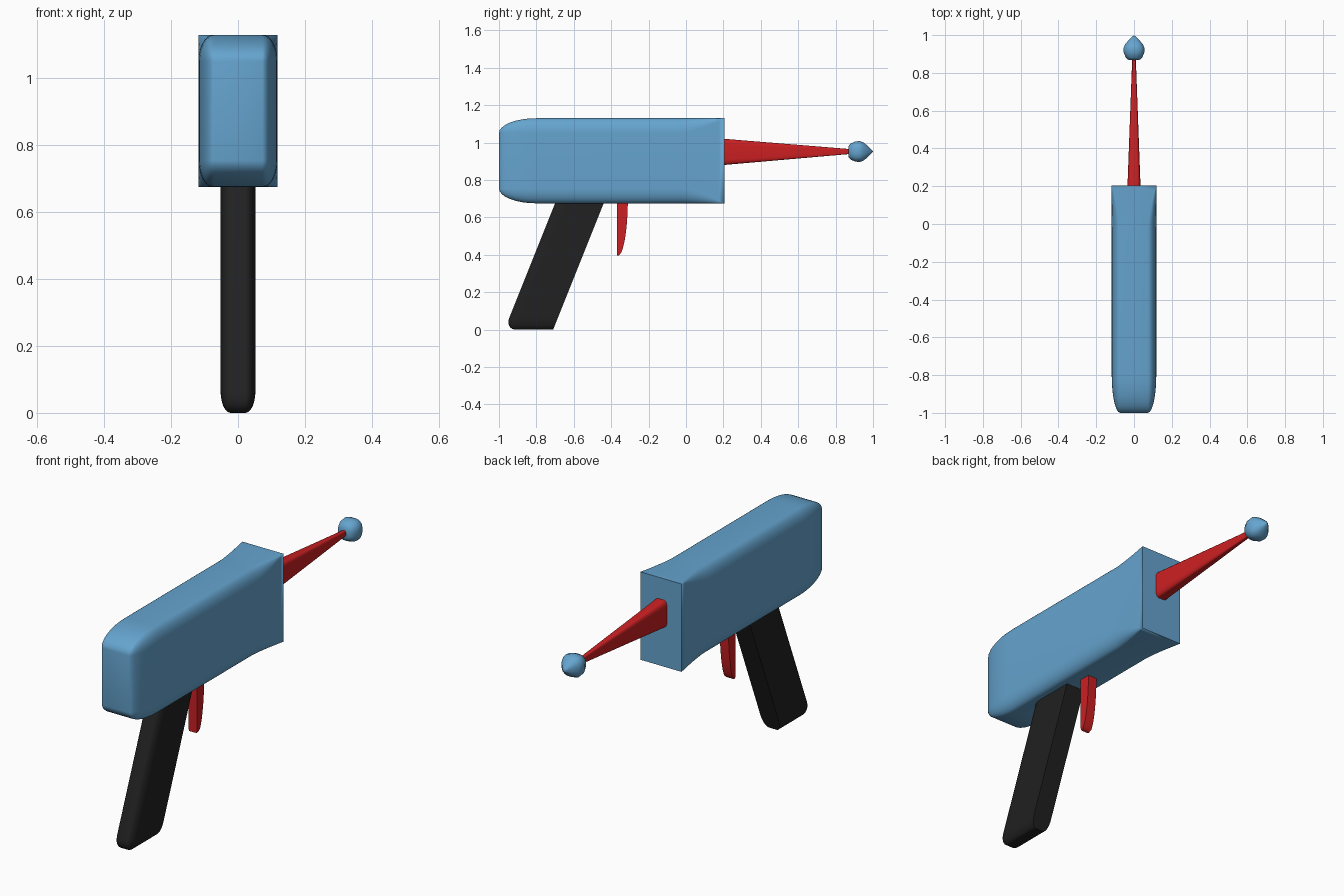
import bpy, bmesh, math

if "Cube" in bpy.data.objects:
    bpy.data.objects.remove(bpy.data.objects["Cube"])


def material(name, rgb):
    m = bpy.data.materials.new(name)
    m.diffuse_color = (*rgb, 1)
    m.use_nodes = True
    m.node_tree.nodes["Principled BSDF"].inputs["Base Color"].default_value = m.diffuse_color
    return m


BLUE = material("sky blue", (0.13, 0.37, 0.62))
RED = material("red", (0.6, 0.014, 0.016))
BLACK = material("black", (0.015, 0.015, 0.015))


def ring(y, hx, hz, cz, rx, rz, n=8):
    """Rectangle with elliptical corners, lying across the y axis."""
    pts = []
    for q, (sx, sz) in enumerate([(1, 1), (-1, 1), (-1, -1), (1, -1)]):
        for i in range(n + 1):
            a = (q + i / n) * math.pi / 2
            pts.append((sx * (hx - rx) + rx * math.cos(a), y,
                        cz + sz * (hz - rz) + rz * math.sin(a)))
    return pts


def rounded_end(y, depth, hx, hz, cz, rx, rz, steps=8):
    """Rings that close a rounded box towards its back end at y."""
    rings = []
    for i in range(steps + 1):
        t = (1 - i / steps) * math.pi / 2
        k = math.cos(t)
        rings.append(ring(y + depth * (1 - math.sin(t)), hx - rx * (1 - k),
                          hz - rz * (1 - k), cz, rx * k, rz * k))
    return rings


def loft(name, rings, mat, angle=35, shear=0.0):
    """Skin a list of equal-length rings and cap both ends."""
    bm = bmesh.new()
    rows = [[bm.verts.new((x, y + shear * z, z)) for x, y, z in r] for r in rings]
    n = len(rows[0])
    for a, b in zip(rows, rows[1:]):
        for i in range(n):
            j = (i + 1) % n
            bm.faces.new((a[i], a[j], b[j], b[i]))
    bm.faces.new(rows[0])
    bm.faces.new(rows[-1])
    bmesh.ops.remove_doubles(bm, verts=bm.verts, dist=1e-5)
    bmesh.ops.recalc_face_normals(bm, faces=bm.faces)
    me = bpy.data.meshes.new(name)
    bm.to_mesh(me)
    bm.free()
    me.materials.append(mat)
    me.shade_smooth()
    me.set_sharp_from_angle(angle=math.radians(angle))
    ob = bpy.data.objects.new(name, me)
    bpy.context.collection.objects.link(ob)
    return ob


# Body: rounded at the back, flaring to a sharp rectangle at the muzzle
HX, HZ, CZ, RX, RZ = 0.118, 0.2275, 0.9025, 0.045, 0.08
rings = rounded_end(-1.0, 0.2, HX, HZ, CZ, RX, RZ)
for i in range(9):
    s = i / 8
    k = 1 - s ** 1.4
    rings.append(ring(-0.02 + 0.225 * s, HX, HZ, CZ, RX * k, RZ * k))
loft("body", rings, BLUE)

# Barrel: tapering rounded spike
loft("barrel", [ring(0.19, 0.035, 0.071, 0.95, 0.016, 0.03, 4),
                ring(0.89, 0.009, 0.012, 0.952, 0.004, 0.005, 4)], RED)

# Tip: small pointed bulb
bulb = [(0.868, 0.028), (0.88, 0.043), (0.905, 0.054), (0.93, 0.056),
        (0.95, 0.048), (0.975, 0.027), (0.99, 0.011), (1.0, 0.0)]
loft("barrel_tip", [ring(y, r, r, 0.952, r * 0.75, r * 0.75, 3) for y, r in bulb],
     BLUE, angle=40)

# Grip: leaning back, rounded at the back and bottom, flat at the front
g = (0.052, 0.4, 0.4, 0.03, 0.065)
loft("grip", rounded_end(-0.97, 0.06, *g) + [ring(-0.71, *g)], BLACK, shear=0.4)

# Trigger: straight back edge and curved front edge, built from stacked slices
slices = []
for i in range(13):
    a = i / 12 * math.pi / 2
    z = 0.70 - 0.305 * math.sin(a)
    front = -0.368 + 0.053 * math.cos(a) + 0.004
    w = 0.025 if i < 11 else 0.021
    slices.append([(-w, -0.37, z), (w, -0.37, z), (w, front, z), (-w, front, z)])
loft("trigger", slices, RED)
